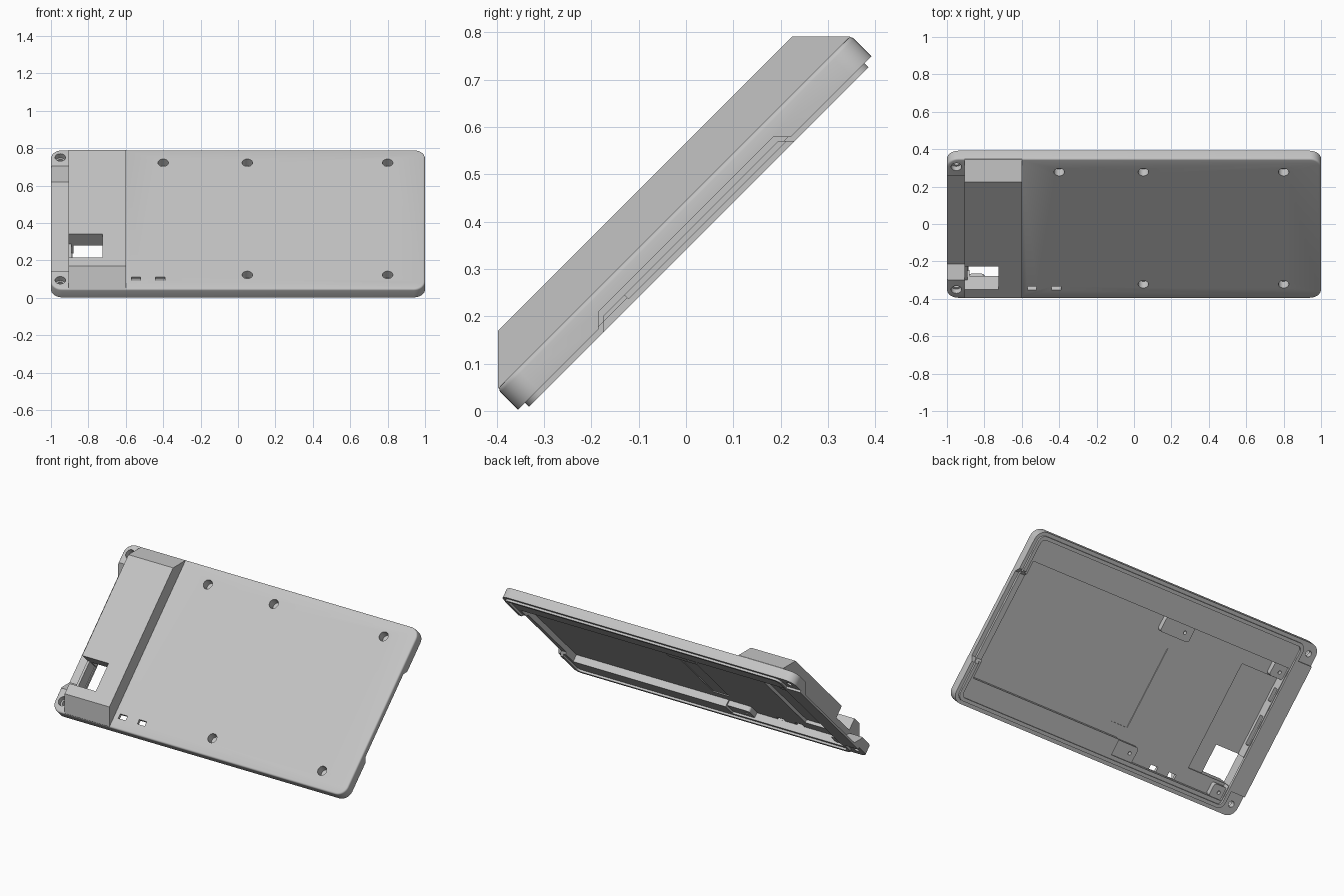
import bpy, bmesh, math
from mathutils import Matrix, Vector

if "Cube" in bpy.data.objects:
    bpy.data.objects.remove(bpy.data.objects["Cube"])

grey = bpy.data.materials.new("light grey plastic")
grey.use_nodes = True
grey.diffuse_color = (0.55, 0.55, 0.55, 1)
grey.node_tree.nodes["Principled BSDF"].inputs["Base Color"].default_value = grey.diffuse_color

# Plate space: x across, y up the slope, z out of the face; tilted 45 degrees at the end
TOP, HALF = 0.062, 0.528
FLOOR = 0.044
PIVOT = Vector((0, 0.279, 0.253))
TILT = Matrix.Rotation(math.radians(45), 4, "X") @ Matrix.Translation(PIVOT)


def finish(name, bm):
    bmesh.ops.recalc_face_normals(bm, faces=bm.faces)
    mesh = bpy.data.meshes.new(name)
    bm.to_mesh(mesh)
    bm.free()
    mesh.materials.append(grey)
    ob = bpy.data.objects.new(name, mesh)
    bpy.context.collection.objects.link(ob)
    return ob


def box(name, x, y, z, radius=0, fillet=0):
    bm = bmesh.new()
    bmesh.ops.create_cube(bm, size=1)
    for v in bm.verts:
        v.co = [a + (b - a) * (c + 0.5) for (a, b), c in zip((x, y, z), v.co)]
    if radius:
        upright = [e for e in bm.edges if abs(e.verts[0].co.z - e.verts[1].co.z) > 1e-4]
        bmesh.ops.bevel(bm, geom=upright, offset=radius, segments=8, profile=0.5, affect="EDGES")
    if fillet:
        rim = [e for e in bm.edges if min(v.co.z for v in e.verts) > z[1] - 1e-5]
        bmesh.ops.bevel(bm, geom=rim, offset=fillet, segments=3, profile=0.5, affect="EDGES")
    return finish(name, bm)


def prism(name, x, profile):
    """Extrude a (y, z) profile along x."""
    bm = bmesh.new()
    face = bm.faces.new([bm.verts.new((x[0], y, z)) for y, z in profile])
    new = bmesh.ops.extrude_face_region(bm, geom=[face])["geom"]
    bmesh.ops.translate(bm, verts=[g for g in new if isinstance(g, bmesh.types.BMVert)],
                        vec=(x[1] - x[0], 0, 0))
    return finish(name, bm)


def drill(x, y, z, radius):
    bm = bmesh.new()
    bmesh.ops.create_cone(bm, cap_ends=True, segments=24, radius1=radius, radius2=radius,
                          depth=z[1] - z[0],
                          matrix=Matrix.Translation((x, y, sum(z) / 2)))
    return finish("drill", bm)


def combine(ob, tool, operation="DIFFERENCE"):
    mod = ob.modifiers.new("combine", "BOOLEAN")
    mod.operation, mod.solver, mod.object = operation, "EXACT", tool
    bpy.context.view_layer.update()
    result = bpy.data.meshes.new_from_object(ob.evaluated_get(bpy.context.evaluated_depsgraph_get()))
    ob.modifiers.clear()
    ob.data = result
    bpy.data.objects.remove(tool)


# Front shell with its raised end housing
shell = box("front_shell", (-1, 1), (-HALF, HALF), (0, TOP), 0.06, 0.01)
combine(shell, prism("housing", (-0.905, -0.6), [
    (-0.525, 0.04), (-0.525, TOP), (-0.439, 0.148),
    (0.439, 0.148), (0.525, TOP), (0.525, 0.04)]), "UNION")

# Hollow interior: main bay, wider lower bay, pocket under the housing, shallow bed
for x, y, top in (((-0.88, 0.94), (-0.37, 0.352), FLOOR),
                  ((-0.88, -0.1), (-0.465, -0.3), FLOOR),
                  ((-0.88, -0.62), (-0.374, 0.27), 0.063),
                  ((-0.14, -0.03), (-0.3, 0.19), FLOOR + 0.005)):
    combine(shell, box("bay", x, y, (-0.1, top)))

# Opening between the two end tabs
combine(shell, prism("end_gap", (-1.1, -0.905), [
    (-0.317, -0.01), (-0.399, 0.072), (0.413, 0.072), (0.332, -0.01)]))

# Window in the housing, open toward the end, and slots in the end wall
combine(shell, box("window", (-0.89, -0.725), (-0.374, -0.198), (0, 0.2)))
combine(shell, box("window_side", (-0.95, -0.8), (-0.374, -0.198), (0.075, 0.2)))
for y in ((-0.13, 0.05), (0.14, 0.22)):
    combine(shell, box("end_slot", (-0.95, -0.85), y, (0.012, 0.042)))

# Two small button slots
for x in (-0.545, -0.415):
    combine(shell, box("button_slot", (x - 0.025, x + 0.025), (-0.464, -0.436), (0, 0.1)))

# Blind screw holes in the face, through holes in the end tabs
for x, y in ((-0.4, 0.428), (0.05, 0.428), (0.8, 0.428), (0.05, -0.42), (0.8, -0.42)):
    combine(shell, drill(x, y, (0.012, 0.1), 0.028))
for y in (-0.46, 0.468):
    combine(shell, drill(-0.95, y, (0.03, 0.1), 0.028))
    combine(shell, drill(-0.95, y, (-0.05, 0.1), 0.018))

# Locating lip under the rim
lip = box("locating_lip", (-0.905, 0.98), (-0.507, 0.507), (-0.0125, 0.004), 0.04)
combine(lip, box("lip_inside", (-0.885, 0.96), (-0.487, 0.487), (-0.1, 0.1), 0.025))

# Grip notch in the far end of the rim
def notch(x, depth):
    e = 0.261 + depth
    return prism("notch", x, [(-e - 0.05, -0.05), (-0.261, depth), (0.261, depth), (e + 0.05, -0.05)])

combine(shell, notch((0.975, 1.1), 0.026))
combine(shell, notch((0.9, 0.98), 0.012))
combine(lip, notch((0.9, 1.1), 0.012))

# Thin bar bridging the two end tabs
bar = box("end_bar", (-1, -0.9), (-0.395, 0.41), (-0.0125, 0.001))

# Mounting tabs inside the bay, each with a small screw hole
tabs = []
for x, y, hole in (((-0.22, -0.02), (0.265, 0.356), (-0.17, 0.31)),
                   ((-0.25, -0.095), (-0.468, -0.375), (-0.21, -0.42)),
                   ((-0.885, -0.79), (0.275, 0.356), (-0.845, 0.31)),
                   ((-0.885, -0.8), (-0.468, -0.39), (-0.85, -0.43))):
    tab = box("mounting_tab", x, y, (0.012, FLOOR + 0.003), 0.015)
    combine(tab, drill(*hole, (-0.05, 0.035), 0.01))
    tabs.append(tab)

# Tilt everything onto its stand angle and shade
bpy.ops.object.select_all(action="DESELECT")
for ob in [shell, lip, bar] + tabs:
    ob.data.transform(TILT)
    ob.select_set(True)
bpy.context.view_layer.objects.active = shell
bpy.ops.object.shade_smooth_by_angle(angle=math.radians(35))
